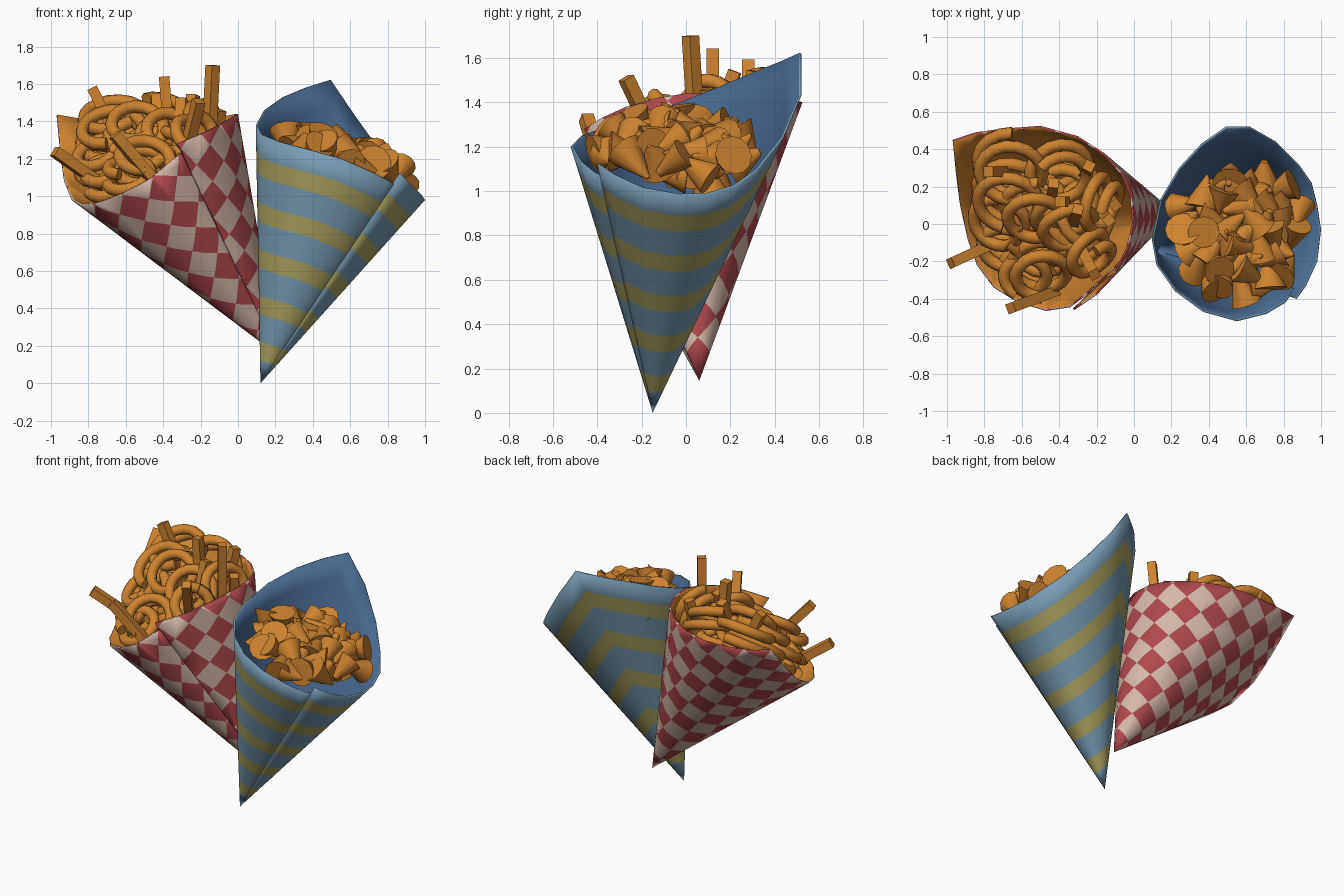
import bpy, bmesh, math, random
from mathutils import Vector, Matrix, Euler

if "Cube" in bpy.data.objects:
    bpy.data.objects.remove(bpy.data.objects["Cube"])

random.seed(4)


def material(name, rgb):
    m = bpy.data.materials.new(name)
    m.diffuse_color = (*rgb, 1)
    m.use_nodes = True
    m.node_tree.nodes["Principled BSDF"].inputs["Base Color"].default_value = m.diffuse_color
    return m


RED = material("red check", (0.43, 0.065, 0.075))
CREAM = material("cream check", (0.66, 0.48, 0.40))
BLUE = material("pale blue paper", (0.19, 0.33, 0.45))
YELLOW = material("yellow stripe", (0.41, 0.36, 0.12))
LINING = material("dark blue lining", (0.065, 0.14, 0.27))
ORANGE = material("fried orange", (0.62, 0.225, 0.028))


def finish(name, bm, mats, smooth=None, thickness=0):
    me = bpy.data.meshes.new(name)
    bm.to_mesh(me)
    bm.free()
    ob = bpy.data.objects.new(name, me)
    bpy.context.collection.objects.link(ob)
    for m in mats:
        me.materials.append(m)
    if smooth:
        bpy.ops.object.select_all(action='DESELECT')
        ob.select_set(True)
        bpy.context.view_layer.objects.active = ob
        bpy.ops.object.shade_smooth_by_angle(angle=math.radians(smooth))
    if thickness:
        # inner skin uses the lining slots (2 and 3)
        s = ob.modifiers.new("paper thickness", 'SOLIDIFY')
        s.thickness = thickness
        s.offset = -1
        s.material_offset = 2
    return ob


# ---- striped paper cone: rings at fixed fractions between tip and rim
def striped_cone(name, apex, rim, mats):
    apex = Vector(apex)
    rim = [Vector(p) for p in rim]
    levels = [0]
    for c in (0.13, 0.315, 0.5, 0.685, 0.87):
        levels += [c - 0.037, c + 0.037]
    levels.append(1)
    bm = bmesh.new()
    tip = bm.verts.new(apex)
    rows = [[bm.verts.new(apex.lerp(p, t)) for p in rim] for t in levels[1:]]
    for i in range(len(rim) - 1):
        bm.faces.new((tip, rows[0][i + 1], rows[0][i]))
        for k in range(len(rows) - 1):
            a, b = rows[k], rows[k + 1]
            f = bm.faces.new((a[i], a[i + 1], b[i + 1], b[i]))
            f.material_index = (k + 1) % 2
    return finish(name, bm, mats, 40, 0.011)


# ---- checked paper cone: cut the checks on the unrolled sheet, then roll it up
def checked_cone(name, apex, rim, mats, peak, size):
    apex = Vector(apex)
    rays = [Vector(p) - apex for p in rim]
    angles = [0.0]
    for a, b in zip(rays, rays[1:]):
        angles.append(angles[-1] + a.angle(b))
    flat = [Vector((r.length * math.cos(t), r.length * math.sin(t), 0))
            for r, t in zip(rays, angles)]
    bm = bmesh.new()
    tip = bm.verts.new((0, 0, 0))
    vs = [bm.verts.new(p) for p in flat]
    for a, b in zip(vs, vs[1:]):
        bm.faces.new((tip, b, a))
    turn = angles[peak]
    dirs = [Vector((math.cos(turn + k), math.sin(turn + k), 0)) for k in (0, math.pi / 2)]
    for d in dirs:
        for k in range(-14, 15):
            bmesh.ops.bisect_plane(bm, geom=bm.verts[:] + bm.edges[:] + bm.faces[:],
                                   dist=1e-5, plane_co=d * (k * size), plane_no=d)
    for f in bm.faces:
        c = f.calc_center_median()
        f.material_index = (1 + sum(math.floor(c.dot(d) / size) for d in dirs)) % 2
    for v in bm.verts:
        x, y = v.co.x, v.co.y
        if math.hypot(x, y) < 1e-5:
            v.co = apex
            continue
        t = math.atan2(y, x)
        i = max([k for k in range(len(flat) - 1) if angles[k] <= t + 1e-6] or [0])
        p, q = flat[i], flat[i + 1]
        det = p.x * q.y - p.y * q.x
        u, w = (x * q.y - y * q.x) / det, (p.x * y - p.y * x) / det
        v.co = apex + rays[i] * u + rays[i + 1] * w
    return finish(name, bm, mats, 40, 0.011)


blue_rim = [(.87, -.40, 1.12), (.92, -.33, 1.07), (.98, -.2, 1.01), (1, -.03, .98),
            (.98, .1, .985), (.95, .22, 1.02), (.88, .32, 1.09), (.76, .44, 1.24),
            (.62, .52, 1.43), (.49, .52, 1.62), (.36, .43, 1.58), (.24, .3, 1.53),
            (.14, .13, 1.46), (.095, -.08, 1.38), (.12, -.22, 1.33), (.22, -.36, 1.29),
            (.37, -.47, 1.25), (.55, -.52, 1.2), (.71, -.48, 1.13), (.81, -.42, 1.08),
            (.86, -.35, 1.05)]
red_rim = [(-.32, -.46, 1.28), (-.2, -.38, 1.33), (-.1, -.27, 1.38), (-.03, -.13, 1.42),
           (0, 0, 1.44), (-.01, .15, 1.44), (-.06, .27, 1.43), (-.16, .38, 1.42),
           (-.3, .47, 1.41), (-.5, .525, 1.40), (-.7, .51, 1.40), (-.85, .49, 1.41),
           (-.97, .45, 1.43), (-.95, .25, 1.22), (-.93, .1, 1.08), (-.89, -.08, .98),
           (-.84, -.22, .95), (-.75, -.34, .96), (-.62, -.42, 1.01), (-.47, -.465, 1.09),
           (-.34, -.445, 1.2), (-.255, -.38, 1.26)]
striped_cone("striped_paper_cone", (.12, -.15, 0), blue_rim, [BLUE, YELLOW, LINING, LINING])
checked_cone("checked_paper_cone", (.22, .06, .145), red_rim,
             [RED, CREAM, ORANGE, ORANGE], 12, 0.14)


# ---- curly fries: short helical tubes
def add_coil(bm, centre, radius, tilt, turns=1.6, tube=0.034, sides=8):
    mat = Matrix.Translation(centre) @ Euler([math.radians(a) for a in tilt]).to_matrix().to_4x4()
    start = random.uniform(0, 6.28)
    n = int(turns * 18)
    prev = None
    for i in range(n + 1):
        f = i / n
        a = start + f * turns * 2 * math.pi
        rad = Vector((math.cos(a), math.sin(a), 0))
        mid = rad * radius * (1 - 0.2 * f) + Vector((0, 0, (f - 0.5) * 0.09 * turns))
        ring = []
        for k in range(sides):
            b = 2 * math.pi * k / sides
            ring.append(bm.verts.new(mat @ (mid + tube * (rad * math.cos(b) + Vector((0, 0, math.sin(b)))))))
        if prev:
            for k in range(sides):
                j = (k + 1) % sides
                bm.faces.new((prev[k], ring[k], ring[j], prev[j]))
        else:
            bm.faces.new(ring)
        prev = ring
    bm.faces.new(prev[::-1])


bm = bmesh.new()
for x, y, z, r, rx, ry in [
        (-.66, .29, 1.40, .19, 35, -10), (-.67, .14, 1.33, .19, 40, -15),
        (-.72, .02, 1.22, .16, 35, -25), (-.50, -.25, 1.18, .16, 45, 0),
        (-.58, -.26, 1.11, .13, 30, -10), (-.36, .0, 1.32, .16, 55, 20),
        (-.18, .10, 1.36, .15, 20, 65), (-.40, .27, 1.40, .17, 30, 10),
        (-.24, -.16, 1.31, .13, 40, 50), (-.54, .06, 1.36, .16, 50, -5),
        (-.70, -.12, 1.13, .13, 40, -20), (-.45, 0, 1.14, .22, 10, -25),
        (-.53, .10, 1.22, .20, 10, -25), (-.28, .05, 1.22, .19, 0, 30),
        (-.48, -.10, 1.06, .18, 20, -20), (-.38, .13, 1.22, .20, 5, -10)]:
    add_coil(bm, (x, y, z), r, (rx, ry, 0))
bmesh.ops.recalc_face_normals(bm, faces=bm.faces[:])
finish("curly_fries", bm, [ORANGE], 50)

# ---- straight fries: square sticks between two points
bm = bmesh.new()
for a, b in [((-.16, .05, 1.2), (-.135, .02, 1.70)), ((-.36, .12, 1.2), (-.395, .12, 1.64)),
             ((-.70, -.08, 1.04), (-.98, -.21, 1.24)), ((-.42, -.36, 1.05), (-.66, -.45, 1.33)),
             ((-.62, .28, 1.25), (-.78, .28, 1.58)), ((-.30, -.10, 1.15), (-.21, -.27, 1.51)),
             ((-.27, .25, 1.2), (-.24, .31, 1.54)), ((-.32, .0, 1.2), (-.30, .08, 1.52)),
             ((-.45, .05, 1.1), (-.43, .22, 1.54)), ((-.14, .15, 1.2), (-.10, .1, 1.46))]:
    a, b = Vector(a), Vector(b)
    d = b - a
    m = Matrix.Translation((a + b) / 2) @ d.to_track_quat('Z', 'Y').to_matrix().to_4x4()
    bmesh.ops.create_cube(bm, size=1, matrix=m @ Matrix.Diagonal((.056, .056, d.length, 1)))
finish("straight_fries", bm, [ORANGE])

# ---- wedge bites: a domed pile of small pointed cones
bm = bmesh.new()
for count, reach, drop in ((46, .33, 0), (18, .20, .13)):
    for i in range(count):
        r = reach * math.sqrt((i + .5) / count)
        a = i * 2.39996
        x, y = .57 + r * math.cos(a), -.04 + r * math.sin(a)
        z = 1.285 - .28 * (x - .57) - r * r - drop
        rot = Euler([random.uniform(0, 6.28) for _ in range(3)]).to_matrix().to_4x4()
        bmesh.ops.create_cone(bm, cap_ends=True, segments=12, radius1=random.uniform(.075, .1),
                              radius2=random.uniform(.004, .02), depth=random.uniform(.15, .19),
                              matrix=Matrix.Translation((x, y, z)) @ rot)
finish("wedge_bites", bm, [ORANGE], 40)
